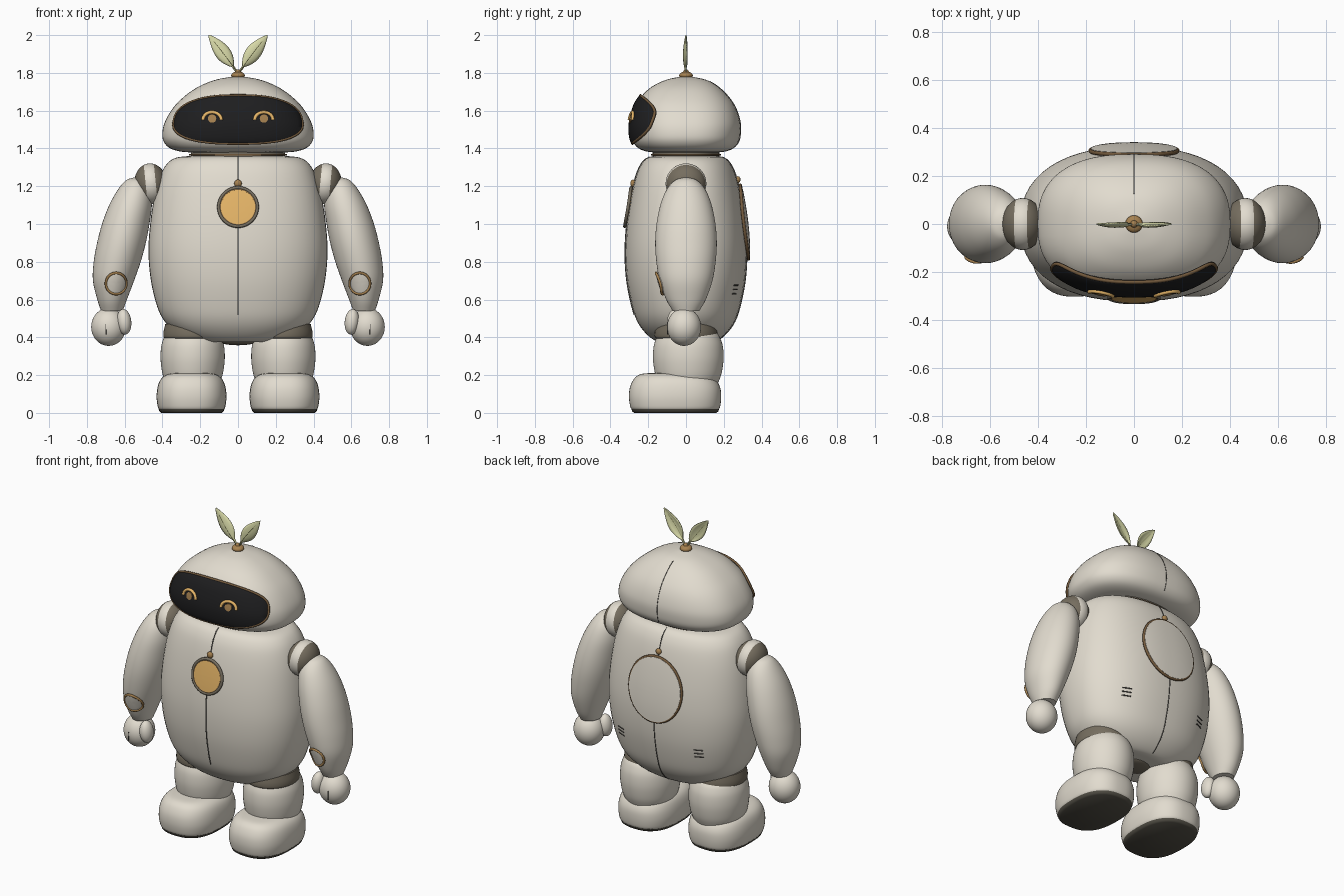
import bpy, bmesh, math
from mathutils import Vector, Matrix

cube = bpy.data.objects.get("Cube")
if cube:
    bpy.data.objects.remove(cube, do_unlink=True)


def material(name, r, g, b):
    m = bpy.data.materials.new(name)
    m.use_nodes = True
    m.diffuse_color = (r, g, b, 1)
    m.node_tree.nodes["Principled BSDF"].inputs["Base Color"].default_value = (r, g, b, 1)
    return m


SHELL = material("warm white", .76, .715, .625)
TAUPE = material("taupe", .18, .155, .115)
BLACK = material("glossy black", .013, .013, .014)
GOLD = material("gold", .80, .47, .14)
BRONZE = material("bronze", .38, .22, .08)
DARK_BRONZE = material("dark bronze", .17, .10, .045)
LEAF = material("pale green", .70, .71, .40)
OLIVE = material("olive", .28, .28, .12)
SOLE = material("dark sole", .085, .078, .06)
SEAM = material("seam grey", .09, .085, .075)


def finish(name, bm, *mats, angle=40):
    bmesh.ops.recalc_face_normals(bm, faces=bm.faces)
    me = bpy.data.meshes.new(name)
    bm.to_mesh(me)
    bm.free()
    for m in mats:
        me.materials.append(m)
    me.shade_smooth()
    me.set_sharp_from_angle(angle=math.radians(angle))
    ob = bpy.data.objects.new(name, me)
    bpy.context.collection.objects.link(ob)
    return ob


def smooth_rows(rows, steps=5):
    # Catmull-Rom resampling of (z, cx, cy, rx, ry) sections
    v = [Vector(r) for r in rows]
    v = [v[0]] + v + [v[-1]]
    out = []
    for a, b, c, d in zip(v, v[1:], v[2:], v[3:]):
        for i in range(steps):
            t = i / steps
            out.append(b + (c - a) * (t / 2) + (a * 2 - b * 5 + c * 4 - d) * (t * t / 2)
                       + (b * 3 - a - c * 3 + d) * (t ** 3 / 2))
    return out + [v[-1]]


def oval(t, n):
    c, s = math.cos(t), math.sin(t)
    return (math.copysign(abs(c) ** (2 / n), c), math.copysign(abs(s) ** (2 / n), s))


def loft(name, rows, mat, n=2, seg=56):
    bm = bmesh.new()
    rings = []
    for z, cx, cy, rx, ry in rows:
        pts = [oval(math.tau * i / seg, n) for i in range(seg)]
        rings.append([bm.verts.new((cx + rx * p, cy + ry * q, z)) for p, q in pts])
    for a, b in zip(rings, rings[1:]):
        for i in range(seg):
            j = (i + 1) % seg
            bm.faces.new((a[i], a[j], b[j], b[i]))
    bm.faces.new(rings[0])
    bm.faces.new(rings[-1])
    return finish(name, bm, mat)


def surface(rows, n, x, z, side, off=0):
    # point on the front (-1) or back (1) of a loft
    z = min(max(z, rows[0][0]), rows[-1][0])
    for a, b in zip(rows, rows[1:]):
        if a[0] <= z <= b[0]:
            r = a.lerp(b, (z - a[0]) / max(b[0] - a[0], 1e-6))
            break
    u = min(abs(x - r[1]) / r[3], 1)
    return Vector((x, r[2] + side * (r[4] * (1 - u ** n) ** (1 / n) + off), z))


def outline(cx, cz, rx, rz, m=2, taper=0, count=64):
    pts = [oval(math.tau * i / count, m) for i in range(count)]
    return [(cx + rx * p * (1 - taper * q), cz + rz * q) for p, q in pts]


def patch(name, place, cx, cz, edge, mat, off, rings=8):
    # raised plate that follows a surface
    bm = bmesh.new()
    mid = bm.verts.new(place(cx, cz, off))
    loops = []
    for k in range(1, rings + 2):
        t, o = (k / rings, off) if k <= rings else (1, -.01)
        loops.append([bm.verts.new(place(cx + (x - cx) * t, cz + (z - cz) * t, o)) for x, z in edge])
    for i in range(len(edge)):
        j = (i + 1) % len(edge)
        bm.faces.new((mid, loops[0][i], loops[0][j]))
        for a, b in zip(loops, loops[1:]):
            bm.faces.new((a[i], b[i], b[j], a[j]))
    return finish(name, bm, mat, angle=50)


def tube(name, pts, r, mat, cyclic=False):
    cu = bpy.data.curves.new(name, "CURVE")
    cu.dimensions = "3D"
    cu.bevel_depth, cu.bevel_resolution, cu.use_fill_caps = r, 2, True
    sp = cu.splines.new("POLY")
    sp.points.add(len(pts) - 1)
    for p, co in zip(sp.points, pts):
        p.co = (*co, 1)
    sp.use_cyclic_u = cyclic
    tmp = bpy.data.objects.new(name + " path", cu)
    bm = bmesh.new()
    me = bpy.data.meshes.new_from_object(tmp)
    bm.from_mesh(me)
    bpy.data.objects.remove(tmp)
    bpy.data.meshes.remove(me)
    return finish(name, bm, mat, angle=60)


def ball(name, loc, size, *mats, band=0, tilt=0):
    bm = bmesh.new()
    bmesh.ops.create_uvsphere(bm, u_segments=40, v_segments=30, radius=1)
    for f in bm.faces:
        f.material_index = int(abs(f.calc_center_median().z) < band)
    if band:
        bmesh.ops.rotate(bm, verts=bm.verts, matrix=Matrix.Rotation(math.pi / 2, 3, "Y"))
    bmesh.ops.scale(bm, verts=bm.verts, vec=size)
    bmesh.ops.rotate(bm, verts=bm.verts, matrix=Matrix.Rotation(tilt, 3, "Y"))
    bmesh.ops.translate(bm, verts=bm.verts, vec=loc)
    return finish(name, bm, *mats)


def span(a, b, n):
    return [a + (b - a) * i / (n - 1) for i in range(n)]


# Torso
BN = 2.3
torso = smooth_rows([(z, 0, 0, a, b) for z, a, b in (
    (.375, .16, .11), (.381, .235, .16), (.42, .318, .212), (.48, .385, .256), (.56, .427, .285),
    (.70, .461, .313), (.85, .474, .322), (1.0, .465, .313), (1.15, .442, .29),
    (1.26, .41, .263), (1.32, .375, .235), (1.35, .33, .205), (1.36, .26, .17))])
loft("torso", torso, SHELL, BN)
def on_front(x, z, o): return surface(torso, BN, x, z, -1, o)
def on_back(x, z, o): return surface(torso, BN, x, z, 1, o)
tube("front_seam", [on_front(0, z, .0005) for z in span(.52, 1.355, 60)], .0032, SEAM)
tube("back_seam", [on_back(0, z, .0005) for z in span(.385, 1.355, 60)], .0028, SEAM)
ball("pelvis_joint", (0, 0, .38), (.1, .08, .022), TAUPE)

# Chest medallion and back hatch
patch("chest_disc", on_front, 0, 1.09, outline(0, 1.09, .092, .092), GOLD, .014)
for nm, r, w, m in (("outer", .102, .009, TAUPE), ("inner", .093, .005, BRONZE)):
    tube("chest_ring_" + nm, [on_front(x, z, .01) for x, z in outline(0, 1.09, r, r)], w, m, True)
ball("chest_bead", on_front(0, 1.215, .005), (.02, .014, .02), BRONZE)
patch("back_hatch", on_back, 0, 1.01, outline(0, 1.01, .179, .194), SHELL, .018)
tube("back_hatch_rim", [on_back(x, z, .009) for x, z in outline(0, 1.01, .181, .196)], .0085, DARK_BRONZE, True)
ball("back_bead", on_back(0, 1.235, .004), (.018, .014, .018), BRONZE)

# Neck
for nm, z0, z1, a, m in (("collar", 1.345, 1.385, .25, TAUPE), ("collar_trim", 1.362, 1.37, .26, DARK_BRONZE)):
    loft(nm, [(z0, 0, 0, a, a * .71), (z1, 0, 0, a, a * .71)], m, BN)

# Head
HN = 2.5
head = smooth_rows([(z, 0, c, a, b) for z, c, a, b in (
    (1.378, 0, .22, .14), (1.383, 0, .30, .205), (1.40, 0, .358, .25), (1.43, 0, .39, .277),
    (1.47, 0, .401, .288), (1.53, 0, .391, .289), (1.60, -.002, .354, .272), (1.66, -.006, .302, .242),
    (1.72, -.006, .222, .185), (1.76, 0, .13, .115), (1.777, 0, .05, .045), (1.78, 0, .01, .01))])
loft("head", head, SHELL, HN)
def on_face(x, z, o): return surface(head, HN, x, z, -1, o)
tube("head_seam", [surface(head, HN, 0, z, 1) for z in span(1.42, 1.755, 30)], .002, SEAM)

# Visor and eyes
edge = outline(0, 1.553, .338, .127, 2.5, .09, 96)
patch("visor", on_face, 0, 1.553, edge, BLACK, .015, 14)
tube("visor_rim", [on_face(x, z, .009) for x, z in edge], .0075, DARK_BRONZE, True)
for s, side in ((1, "left"), (-1, "right")):
    x = s * .137
    arch = [(x + .048 * math.cos(t), 1.552 + .04 * math.sin(t)) for t in span(-.05, math.pi + .05, 24)]
    tube(side + "_eye_arch", [on_face(p, q, .017) for p, q in arch], .009, GOLD)
    patch(side + "_eye_pupil", on_face, x, 1.558, outline(x, 1.558, .022, .022, count=24), BRONZE, .02, 2)

# Sprout
ball("sprout_base", (0, 0, 1.787), (.036, .036, .02), BRONZE)
ball("sprout_bud", (0, 0, 1.804), (.015, .015, .015), BRONZE)
for s, side in ((1, "left"), (-1, "right")):
    p0, p1, p2 = Vector((.004, 0, 1.80)), Vector((.06, 0, 1.885)), Vector((.155, 0, 2.0))
    bm = bmesh.new()
    spine, grid = [], []
    for u in span(0, 1, 21):
        c = p0 * (1 - u) ** 2 + p1 * (2 * u * (1 - u)) + p2 * u * u
        d = ((p1 - p0) * (1 - u) + (p2 - p1) * u).normalized()
        w = .004 + .036 * math.sin(math.pi * max(0, (u - .2) / .8) ** .9) if u < 1 else .001
        row = []
        for v in span(-1, 1, 7):
            p = c + Vector((d.z, 0, -d.x)) * (w * v)
            p.y = s * .006 * v * math.sin(math.pi * u) - .012 * math.sin(math.pi * u) * (1 - v * v)
            row.append(bm.verts.new((p.x * s, p.y, p.z)))
        grid.append(row)
        spine.append(row[3].co.copy())
    for a, b in zip(grid, grid[1:]):
        for i in range(6):
            bm.faces.new((a[i], a[i + 1], b[i + 1], b[i]))
    leaf = finish(side + "_leaf", bm, LEAF)
    mod = leaf.modifiers.new("thickness", "SOLIDIFY")
    mod.thickness, mod.offset = .006, 0
    tube(side + "_leaf_rib", spine[:18], .0036, OLIVE)

# Limbs, one pass per side
ARM = ((.54, .61, .725, .07), (.60, .588, .745, .105), (.70, .55, .768, .14), (.80, .515, .764, .157),
       (.90, .488, .746, .163), (1.0, .469, .72, .156), (1.1, .456, .682, .136), (1.18, .462, .637, .104),
       (1.23, .49, .595, .06), (1.245, .53, .555, .015))
for s, side in ((1, "left"), (-1, "right")):
    # Shoulder and arm
    ball(side + "_shoulder", (s * .462, 0, 1.213), (.087, .108, .108), TAUPE, SHELL, band=.28, tilt=s * .1)
    arm = smooth_rows([(z, s * (a + b) / 2, 0, (b - a) / 2, d) for z, a, b, d in ARM])
    loft(side + "_arm", arm, SHELL)
    def on_arm(x, z, o): return surface(arm, 2, x, z, -1, o)
    badge = outline(s * .645, .685, .054, .056, count=40)
    patch(side + "_arm_badge", on_arm, s * .645, .685, badge, SHELL, .012, 4)
    tube(side + "_arm_badge_ring", [on_arm(x, z, .01) for x, z in badge], .007, BRONZE, True)
    # Hand
    ball(side + "_hand", (s * .685, -.01, .455), (.092, .09, .1), SHELL)
    ball(side + "_thumb", (s * .603, -.055, .482), (.038, .045, .068), SHELL, tilt=s * .1)
    tube(side + "_finger_crease", [(s * .70, -.098, z) for z in (.415, .44, .47)], .0025, SEAM)
    # Back vents
    for i in range(3):
        tube(f"{side}_vent_{i}", [on_back(s * x, .63 + i * .023, 0) for x in span(.245, .297, 5)], .0036, SEAM)
    # Leg and foot
    lx = s * .24
    loft(side + "_leg", smooth_rows([(z, lx, .012, r, r * 1.1) for z, r in (
        (.15, .14), (.2, .158), (.26, .168), (.31, .17), (.36, .165), (.40, .152), (.42, .14))]), SHELL)
    loft(side + "_leg_cuff", smooth_rows([(z, lx, 0, r, r * 1.07) for z, r in (
        (.393, .144), (.402, .154), (.43, .154), (.47, .145))]), TAUPE)
    fx = s * .246
    loft(side + "_foot", smooth_rows([(z, fx, y, a, b) for z, y, a, b in (
        (.015, -.057, .168, .225), (.03, -.057, .178, .237), (.08, -.058, .185, .244), (.13, -.058, .181, .24),
        (.17, -.06, .168, .222), (.195, -.065, .145, .195), (.208, -.075, .11, .15), (.212, -.08, .05, .07))]),
        SHELL, 2.5)
    loft(side + "_sole", [(0, fx, -.057, .16, .217), (.008, fx, -.057, .17, .228), (.02, fx, -.057, .174, .232)],
         SOLE, 2.5)
